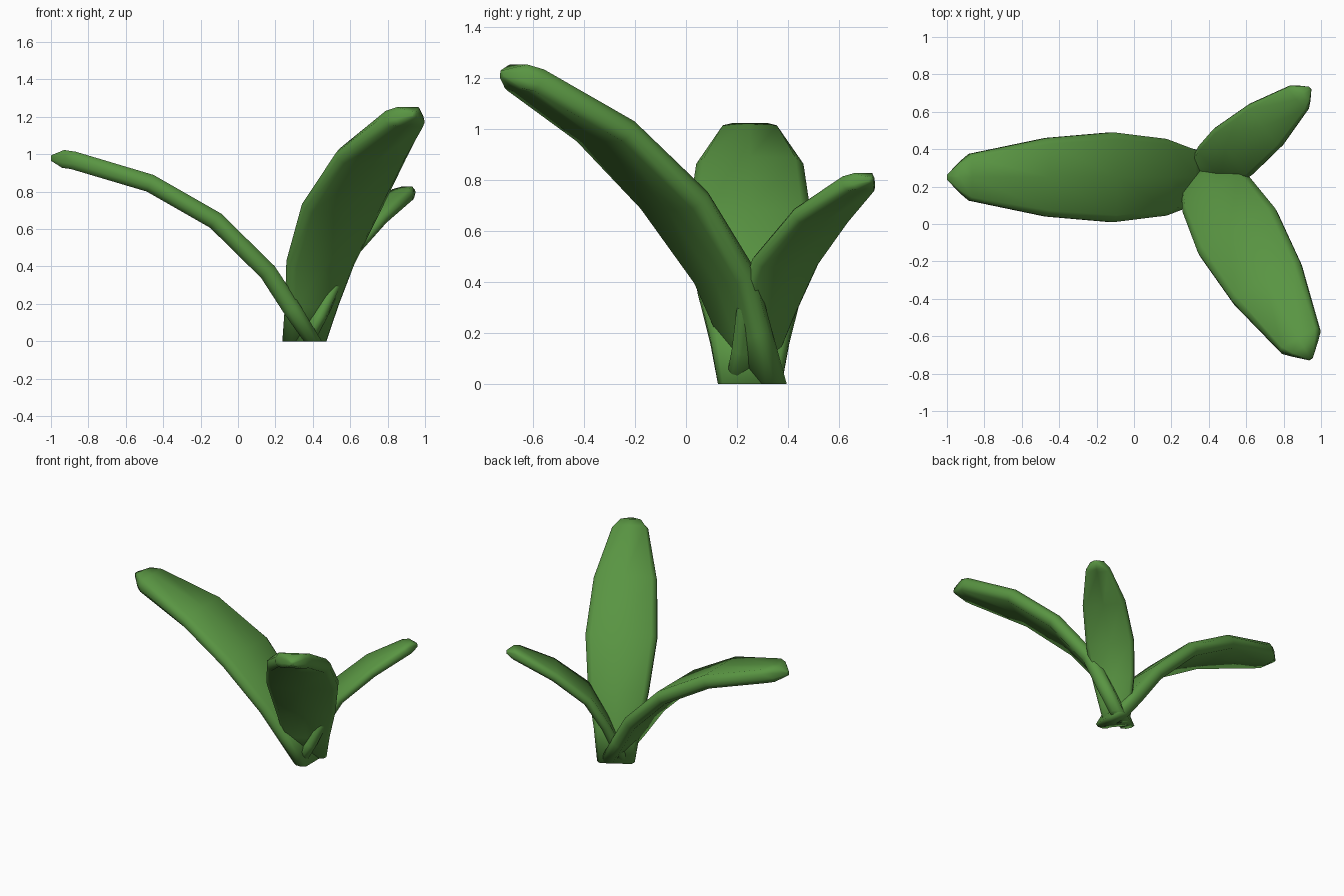
import bpy, bmesh, math
from mathutils import Vector

if "Cube" in bpy.data.objects:
    bpy.data.objects.remove(bpy.data.objects["Cube"])

green = bpy.data.materials.new("leaf green")
green.diffuse_color = (0.10, 0.30, 0.055, 1)
green.use_nodes = True
green.node_tree.nodes["Principled BSDF"].inputs["Base Color"].default_value = green.diffuse_color

# Rounded flat cross-section: (fraction of half width, fraction of half thickness)
SECTION = [(1, -.4), (1, .4), (.85, 1), (0, 1), (-.85, 1),
           (-1, .4), (-1, -.4), (-.85, -1), (0, -1), (.85, -1)]


def leaf(name, origin, angle, half_thick, stations):
    """Sweep the section along stations of (distance, height, half width)."""
    a = math.radians(angle)
    out = Vector((math.cos(a), math.sin(a), 0))
    side = Vector((-out.y, out.x, 0))
    up = Vector((0, 0, 1))
    start = Vector((origin[0], origin[1], 0))
    bm = bmesh.new()
    rings = []
    last = len(stations) - 1
    for i, (d, z, w) in enumerate(stations):
        p, q = stations[max(i - 1, 0)], stations[min(i + 1, last)]
        tangent = (out * (q[0] - p[0]) + up * (q[1] - p[1])).normalized()
        normal = side.cross(tangent) * -1
        if i == 0:
            normal = -out          # base is cut level with the ground
        t = half_thick * (0.3 if i == last else 1)
        centre = start + out * d + up * z
        rings.append([bm.verts.new(centre + side * (w * u) + normal * (t * v))
                      for u, v in SECTION])
    n = len(SECTION)
    for r0, r1 in zip(rings, rings[1:]):
        for k in range(n):
            bm.faces.new((r0[k], r0[(k + 1) % n], r1[(k + 1) % n], r1[k]))
    bm.faces.new(rings[0])
    bm.faces.new(rings[-1])
    bmesh.ops.recalc_face_normals(bm, faces=bm.faces[:])
    for f in bm.faces:
        f.smooth = True
    mesh = bpy.data.meshes.new(name)
    bm.to_mesh(mesh)
    bm.free()
    mesh.materials.append(green)
    bpy.context.collection.objects.link(bpy.data.objects.new(name, mesh))


# Long arching leaf to the left
leaf("left_leaf", (.40, .25), 180, .048,
     [(0, 0, .125), (.11, .17, .155), (.24, .37, .205), (.52, .645, .24),
      (.87, .845, .21), (1.28, .967, .125), (1.335, .975, .08), (1.4, .98, .012)])

# Tall upright leaf to the front right
leaf("front_leaf", (.355, .30), -60, .048,
     [(0, 0, .125), (.08, .2, .155), (.17, .42, .2), (.40, .72, .238),
      (.71, .99, .21), (1.07, 1.19, .12), (1.115, 1.205, .08), (1.18, 1.215, .012)])

# Short leaf to the back right
leaf("back_leaf", (.34, .23), 39.5, .032,
     [(0, 0, .085), (.065, .13, .11), (.13, .28, .14), (.25, .48, .16),
      (.47, .66, .142), (.70, .785, .08), (.735, .795, .054), (.78, .80, .01)])
